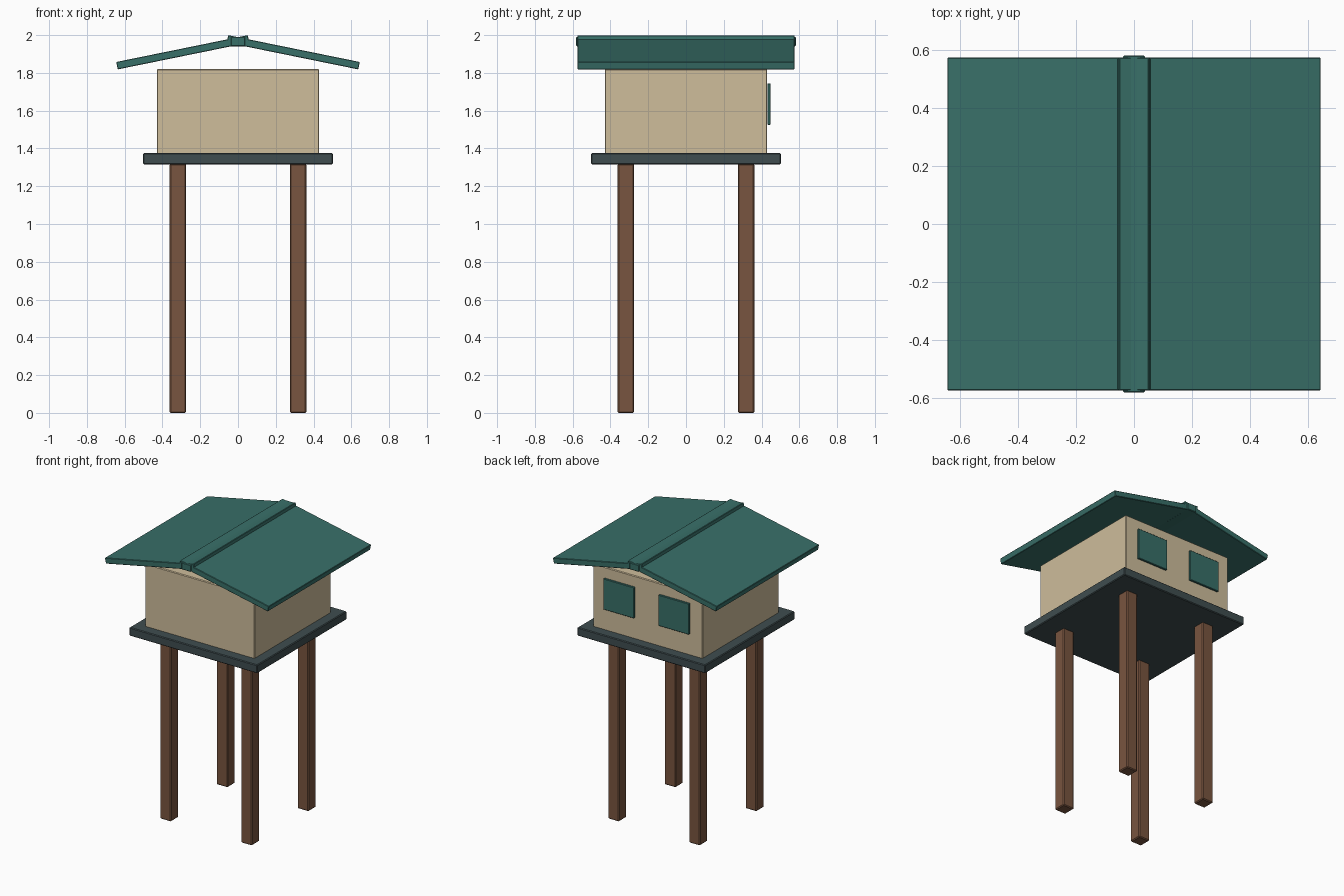
import bpy
from math import radians

if "Cube" in bpy.data.objects:
    bpy.data.objects.remove(bpy.data.objects["Cube"])


def material(name, rgb):
    m = bpy.data.materials.new(name)
    m.diffuse_color = (*rgb, 1)
    m.use_nodes = True
    m.node_tree.nodes["Principled BSDF"].inputs["Base Color"].default_value = m.diffuse_color
    return m


WOOD = material("brown_wood", (0.19, 0.09, 0.05))
DECK = material("dark_slate", (0.05, 0.075, 0.08))
WALL = material("tan_wall", (0.62, 0.51, 0.33))
ROOF = material("green_roof", (0.04, 0.16, 0.14))


def box(name, center, size, mat, bevel=0.005, tilt=0):
    """Box with a small chamfer, optionally tilted about y."""
    bpy.ops.mesh.primitive_cube_add(size=1, location=center)
    ob = bpy.context.object
    ob.name = name
    ob.scale = size
    bpy.ops.object.transform_apply(location=False, rotation=False, scale=True)
    ob.rotation_euler[1] = tilt
    mod = ob.modifiers.new("Bevel", "BEVEL")
    mod.width = bevel
    mod.segments = 1
    ob.data.materials.append(mat)
    return ob


# Four posts
for sx, side in ((-1, "left"), (1, "right")):
    for sy, end in ((-1, "front"), (1, "back")):
        box(f"{end}_{side}_post", (sx * 0.318, sy * 0.318, 0.659),
            (0.087, 0.087, 1.318), WOOD, 0.006)

# Platform and cabin
box("platform", (0, 0, 1.345), (1.005, 1.005, 0.06), DECK)
box("cabin", (0, 0, 1.595), (0.86, 0.86, 0.45), WALL)

for sx, side in ((-1, "left"), (1, "right")):
    # Roof slabs cross slightly at the ridge
    box(f"{side}_roof_slab", (sx * 0.2925, 0, 1.909), (0.711, 1.15, 0.04),
        ROOF, 0.003, tilt=sx * radians(11.5))
    # Shutters on the back wall
    box(f"{side}_back_window", (sx * 0.216, 0.44, 1.635),
        (0.24, 0.016, 0.22), ROOF, 0.003)

# Ridge beam
box("ridge_beam", (0, 0, 1.966), (0.075, 1.164, 0.05), ROOF, 0.004)
